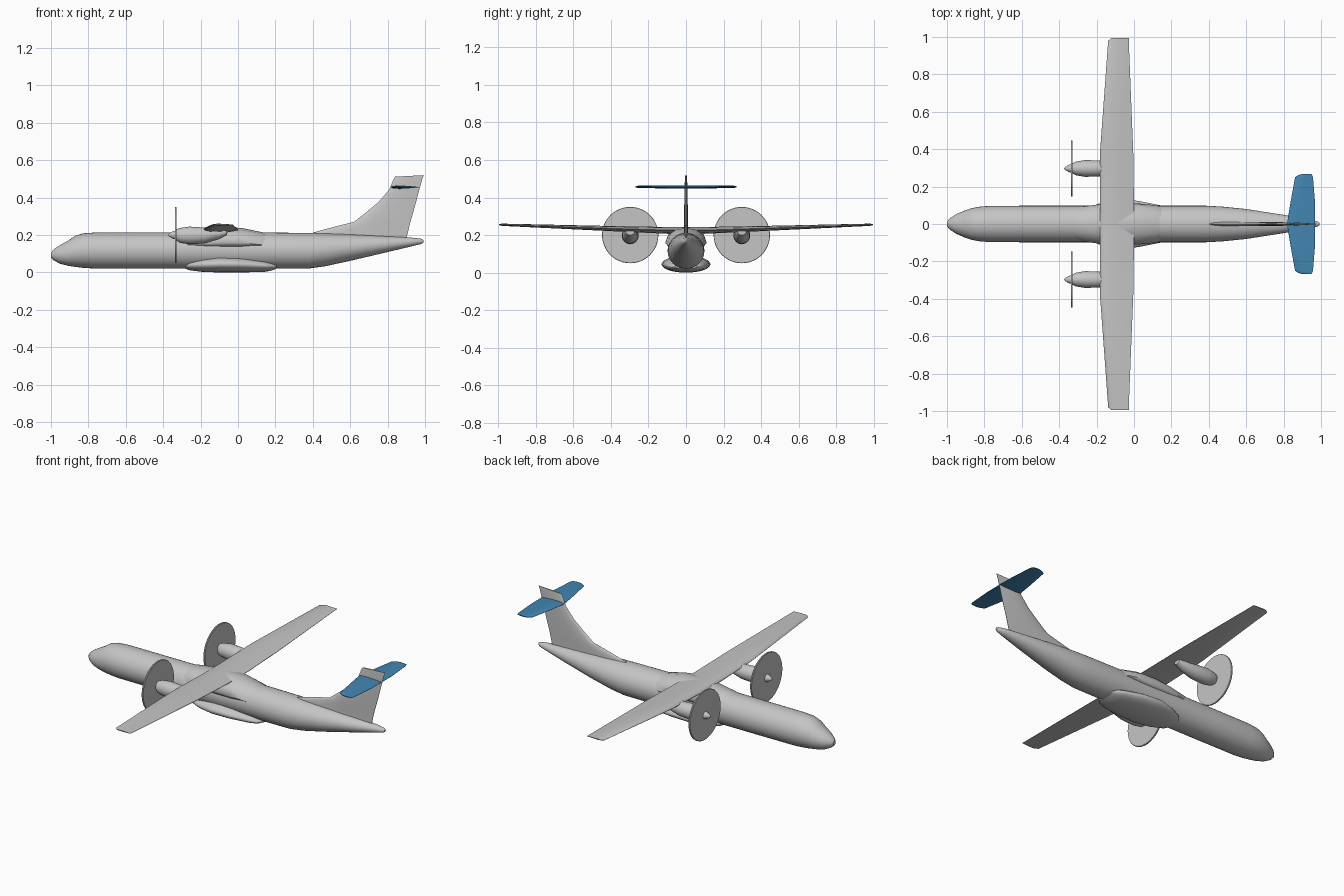
import bpy, bmesh, math

def material(name, rgb):
    m = bpy.data.materials.new(name)
    m.diffuse_color = (*rgb, 1)
    return m

GREY = material("light grey", (0.56, 0.56, 0.56))
BLUE = material("tail blue", (0.055, 0.24, 0.45))

def loft(name, rings, mat=GREY, angle=35):
    """Skin a list of equal-length closed rings and cap both ends."""
    bm = bmesh.new()
    loops = [[bm.verts.new(p) for p in r] for r in rings]
    n = len(loops[0])
    for a, b in zip(loops, loops[1:]):
        for i in range(n):
            j = (i + 1) % n
            bm.faces.new((a[i], a[j], b[j], b[i]))
    bm.faces.new(loops[0])
    bm.faces.new(loops[-1][::-1])
    bmesh.ops.recalc_face_normals(bm, faces=bm.faces[:])
    me = bpy.data.meshes.new(name)
    bm.to_mesh(me)
    bm.free()
    me.materials.append(mat)
    ob = bpy.data.objects.new(name, me)
    bpy.context.collection.objects.link(ob)
    bpy.ops.object.select_all(action='DESELECT')
    ob.select_set(True)
    bpy.context.view_layer.objects.active = ob
    bpy.ops.object.shade_smooth_by_angle(angle=math.radians(angle))
    return ob

def oval(x, zb, zt, w, y=0, n=32, floor=-9):
    """Ellipse across the x axis from zb to zt with half width w."""
    c, h = (zb + zt) / 2, (zt - zb) / 2
    return [(x, y + w * math.cos(2 * math.pi * i / n),
             max(floor, c + h * math.sin(2 * math.pi * i / n))) for i in range(n)]

# Chord fraction and thickness fraction around a wing section
FOIL = [(0, 0), (.03, .45), (.12, .8), (.3, 1), (.6, .75), (1, .08),
        (1, -.08), (.6, -.75), (.3, -1), (.12, -.8), (.03, -.45)]

def foil_y(y, x0, x1, z, t):
    return [(x0 + (x1 - x0) * c, y, z + t * h) for c, h in FOIL]

def foil_z(z0, x0, z1, x1, t):
    return [(x0 + (x1 - x0) * c, t * h, z0 + (z1 - z0) * c) for c, h in FOIL]

# Fuselage
body = [(-1, .08, .105, .012), (-.985, .064, .124, .03), (-.95, .046, .147, .053),
        (-.905, .035, .172, .072), (-.87, .03, .196, .084), (-.83, .025, .209, .092),
        (-.77, .021, .213, .097), (-.5, .02, .213, .098), (.2, .02, .213, .098),
        (.38, .021, .211, .098), (.47, .034, .209, .093), (.6, .062, .204, .08),
        (.8, .109, .193, .049), (.93, .14, .186, .026), (.98, .152, .18, .014),
        (.992, .16, .174, .006)]
loft("fuselage", [oval(*s) for s in body])

# Wing-to-body fairing on the roof
hump = [(-.41, .198, .05), (-.3, .216, .09), (-.18, .232, .106), (-.08, .242, .11),
        (.02, .238, .11), (.12, .217, .1), (.21, .2, .055)]
loft("wing_fairing", [oval(x, .08, zt, w, n=12, floor=.14) for x, zt, w in hump], angle=60)

# Landing gear fairing under the belly
gear = [(-.28, .02, .055, .05), (-.26, .012, .065, .075), (-.19, .003, .08, .108),
        (-.1, 0, .09, .13), (.02, 0, .085, .124), (.14, .003, .068, .1),
        (.18, .01, .056, .085), (.205, .02, .045, .06)]
loft("gear_fairing", [oval(*s) for s in gear])

# Wing
half = [(.1, -.183, 0, .225, .018), (.38, -.182, -.004, .234, .014),
        (.98, -.138, -.028, .255, .006), (.995, -.12, -.028, .256, .003)]
span = [(-y, *r) for y, *r in half[::-1]] + half
loft("wing", [foil_y(*s) for s in span])

# Fin with its long forward fillet
fin = [(.17, .39, .17, .9, .012), (.213, .40, .2, .905, .012), (.24, .5, .23, .912, .011),
       (.27, .62, .27, .922, .011), (.325, .69, .325, .938, .01), (.38, .755, .38, .953, .009),
       (.445, .81, .445, .97, .008), (.495, .83, .505, .987, .006), (.512, .84, .52, .993, .004)]
loft("tail_fin", [foil_z(*s) for s in fin])

# Blue tailplane
tp = [(0, .818, .969, .456, .009), (.1, .834, .969, .456, .008), (.25, .861, .957, .457, .006),
      (.262, .88, .952, .457, .005), (.268, .905, .947, .457, .003)]
loft("tailplane", [foil_y(-y, *r) for y, *r in tp[:0:-1]] + [foil_y(*s) for s in tp], BLUE)

# Engines and propeller discs on both sides
nacelle = [(-.33, .172, .23, .027), (-.31, .158, .238, .037), (-.26, .151, .245, .045),
           (-.18, .155, .24, .042), (-.1, .178, .235, .033), (-.06, .2, .23, .022)]
spinner = [(-.373, .003), (-.365, .01), (-.35, .019), (-.325, .026)]
disc = [(-.338, .148), (-.336, .15), (-.33, .15), (-.328, .148)]
for side, y in (("left", -.297), ("right", .297)):
    loft(side + "_engine", [oval(*s, y=y, n=24) for s in nacelle])
    loft(side + "_spinner", [oval(x, .2 - r, .2 + r, r, y=y, n=24) for x, r in spinner])
    loft(side + "_propeller_disc", [oval(x, .2 - r, .2 + r, r, y=y, n=48) for x, r in disc])
